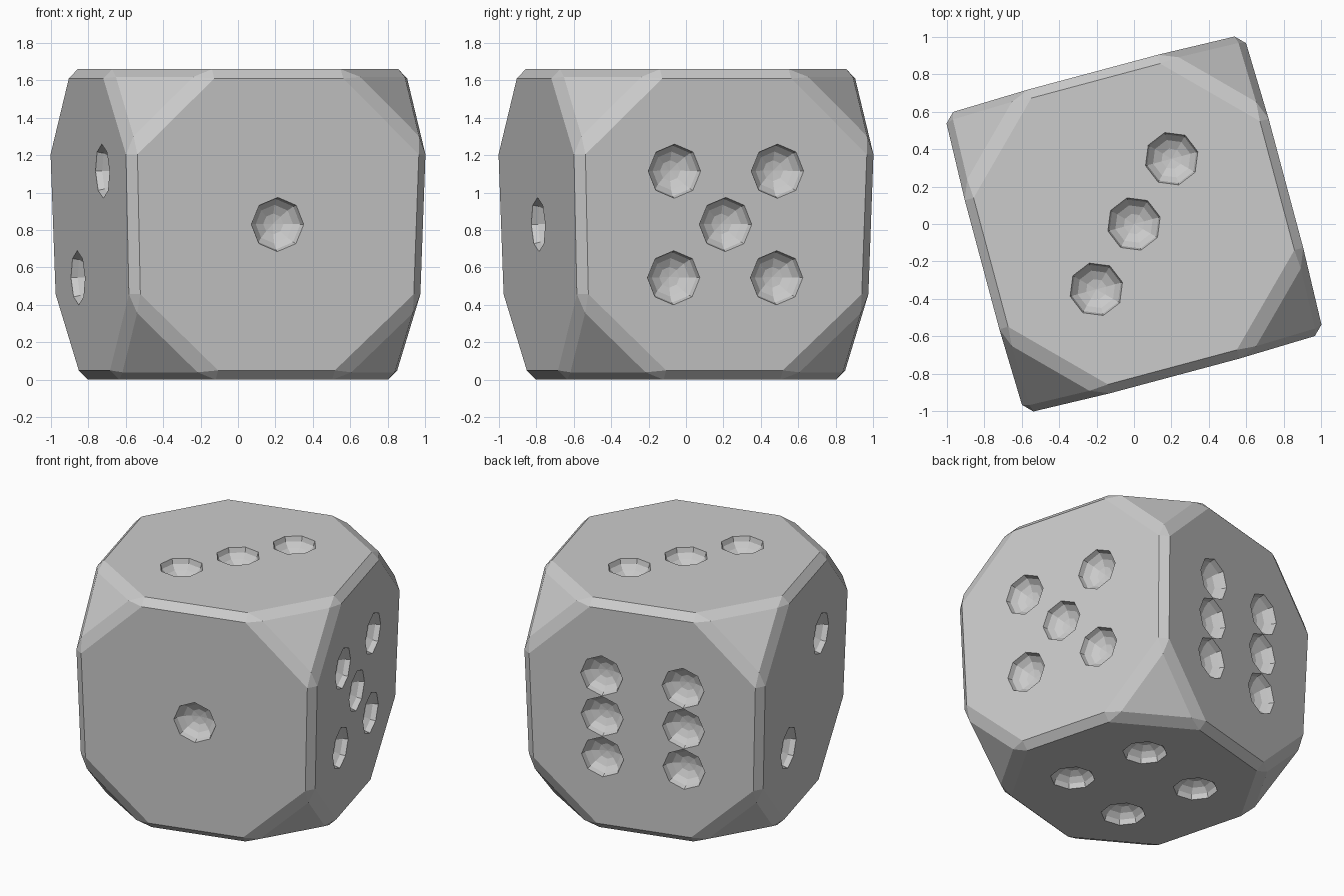
import bpy, bmesh, math
from mathutils import Matrix, Vector

if "Cube" in bpy.data.objects:
    bpy.data.objects.remove(bpy.data.objects["Cube"])

HEIGHT = 1.66
MID = HEIGHT / 2
TAPER = 0.0296        # sides lean outward towards the top
D = 0.285             # pip spacing from the face centre
PIP_R, PIP_DEPTH = 0.146, 0.1


def half(z):
    return 0.8178 + TAPER * (z - MID)


def to_object(name, bm):
    bmesh.ops.recalc_face_normals(bm, faces=bm.faces[:])
    mesh = bpy.data.meshes.new(name)
    bm.to_mesh(mesh)
    bm.free()
    ob = bpy.data.objects.new(name, mesh)
    bpy.context.collection.objects.link(ob)
    return ob


# Die body: tapered cube with cut corners, every edge chamfered
bm = bmesh.new()
for sx in (-1, 1):
    for sy in (-1, 1):
        for z, s, cut in ((0, 1, 0.45), (HEIGHT, -1, 0.465)):
            h = half(z)
            bm.verts.new((sx * (h - cut), sy * h, z))
            bm.verts.new((sx * h, sy * (h - cut), z))
            ze = z + s * 0.435
            bm.verts.new((sx * half(ze), sy * half(ze), ze))
bmesh.ops.convex_hull(bm, input=bm.verts[:])
bmesh.ops.dissolve_limit(bm, angle_limit=math.radians(2),
                         verts=bm.verts[:], edges=bm.edges[:])
bmesh.ops.bevel(bm, geom=bm.edges[:], offset=0.05, segments=1,
                affect='EDGES', clamp_overlap=True)
die = to_object("die_body", bm)

# Pips: shallow eight-sided bowls, laid out as (right, up) on each face
centre = [(0, 0)]
two = [(-D, -D), (D, D)]
four = two + [(-D, D), (D, -D)]
six = [(x, y) for x in (-0.28, 0.28) for y in (-0.293, 0, 0.293)]
Z = Vector((0, 0, 1))
faces = [
    (Vector((0, -1, 0)), centre),
    (Vector((1, 0, 0)), four + centre),
    (Vector((0, 1, 0)), six),
    (Vector((-1, 0, 0)), two),
    (Z, two + centre),
    (-Z, four),
]
bm = bmesh.new()
for n, spots in faces:
    if n.z:
        u, v, origin = Vector((1, 0, 0)), Vector((0, n.z, 0)), Z * (MID + n.z * MID)
    else:
        v = (Z + n * TAPER).normalized()
        u = v.cross(n).normalized()
        origin = n * half(MID) + Z * MID
        n = u.cross(v)
    for a, b in spots:
        frame = Matrix((u, v, n)).transposed().to_4x4()
        place = Matrix.Translation(origin + u * a + v * b + n * 0.004)
        size = Matrix.Diagonal((PIP_R, PIP_R, PIP_DEPTH, 1))
        bmesh.ops.create_uvsphere(bm, u_segments=8, v_segments=8, radius=1,
                                  matrix=place @ frame @ size)
cutter = to_object("pip_cutter", bm)
cutter.hide_render = True

# Carve the pips
mod = die.modifiers.new("pips", 'BOOLEAN')
mod.operation = 'DIFFERENCE'
mod.solver = 'EXACT'
mod.object = cutter
bpy.context.view_layer.objects.active = die
die.select_set(True)
bpy.ops.object.modifier_apply(modifier=mod.name)
bpy.data.objects.remove(cutter)

die.rotation_euler.z = math.radians(15)
